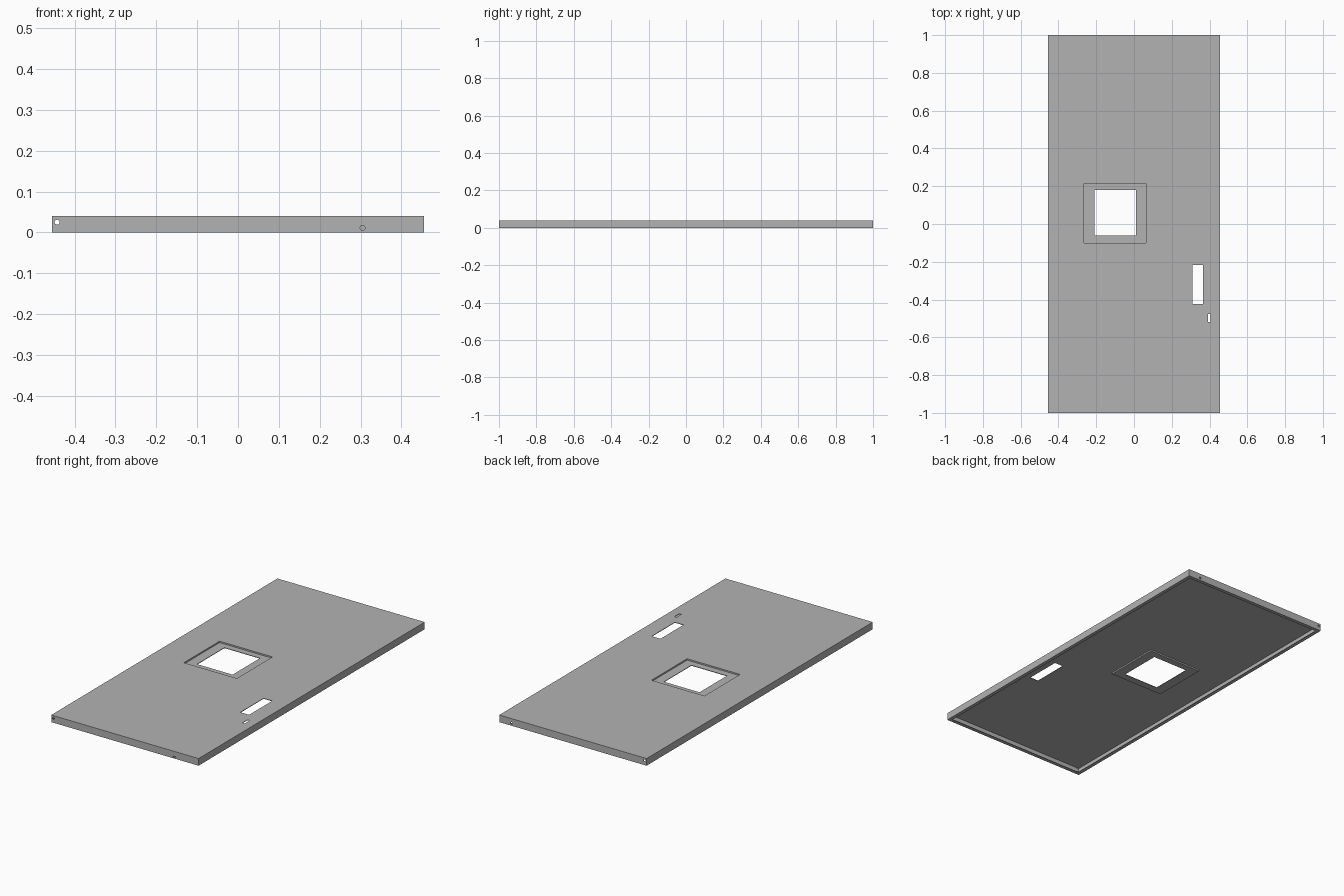
import bpy
import math

cube = bpy.data.objects.get("Cube")
if cube:
    bpy.data.objects.remove(cube, do_unlink=True)

T = 0.003            # sheet thickness
X, Y, H = 0.456, 1.0, 0.04
LIP = 0.02           # width of the folded return lip
DEPTH = 0.008        # depth of the window recess

metal = bpy.data.materials.new("grey sheet metal")
metal.use_nodes = True
grey = (0.45, 0.45, 0.45, 1)
metal.diffuse_color = grey
metal.node_tree.nodes["Principled BSDF"].inputs["Base Color"].default_value = grey


def box(name, x0, x1, y0, y1, z0, z1):
    bpy.ops.mesh.primitive_cube_add(size=1, location=((x0 + x1) / 2, (y0 + y1) / 2, (z0 + z1) / 2))
    ob = bpy.context.object
    ob.name = name
    ob.scale = (x1 - x0, y1 - y0, z1 - z0)
    bpy.ops.object.transform_apply(location=True, rotation=False, scale=True)
    return ob


def combine(target, tool, operation="DIFFERENCE"):
    """Apply a boolean and remove the helper object."""
    tool.hide_render = True
    mod = target.modifiers.new("cut", "BOOLEAN")
    mod.operation, mod.solver, mod.object = operation, "EXACT", tool
    bpy.ops.object.select_all(action="DESELECT")
    bpy.context.view_layer.objects.active = target
    target.select_set(True)
    bpy.ops.object.modifier_apply(modifier=mod.name)
    bpy.data.objects.remove(tool, do_unlink=True)


def drill(target, x, y, z):
    """Small round hole through an end wall."""
    bpy.ops.mesh.primitive_cylinder_add(vertices=24, radius=0.006, depth=0.02,
                                        location=(x, y, z), rotation=(math.pi / 2, 0, 0))
    combine(target, bpy.context.object)


# Folded tray: outer block, hollowed, open below inside the return lips
panel = box("door_panel", -X, X, -Y, Y, 0, H)
combine(panel, box("cavity", -X + T, X - T, -Y + T, Y - T, T, H - T))
combine(panel, box("opening", -X + LIP, X - LIP, -Y + LIP, Y - LIP, -0.01, T + 0.005))

# Pressed recess around the window
rx0, rx1, ry0, ry1 = -0.265, 0.063, -0.1, 0.215
combine(panel, box("pan", rx0 - T, rx1 + T, ry0 - T, ry1 + T, H - DEPTH - T, H - T / 2), "UNION")
combine(panel, box("recess", rx0, rx1, ry0, ry1, H - DEPTH, H + 0.01))

# Window, handle slot and lock slot
combine(panel, box("window", -0.21, 0.01, -0.062, 0.18, 0.01, 0.06))
combine(panel, box("handle_slot", 0.311, 0.365, -0.423, -0.218, 0.01, 0.06))
combine(panel, box("lock_slot", 0.392, 0.406, -0.52, -0.477, 0.01, 0.06))

# Holes in the end walls
for x, y, z in ((-0.443, -Y, 0.025), (-0.443, Y, 0.025), (0.305, -Y, 0.011), (0.38, Y, 0.015)):
    drill(panel, x, y, z)

panel.data.materials.clear()
panel.data.materials.append(metal)
for poly in panel.data.polygons:
    poly.material_index = 0
    poly.use_smooth = False
